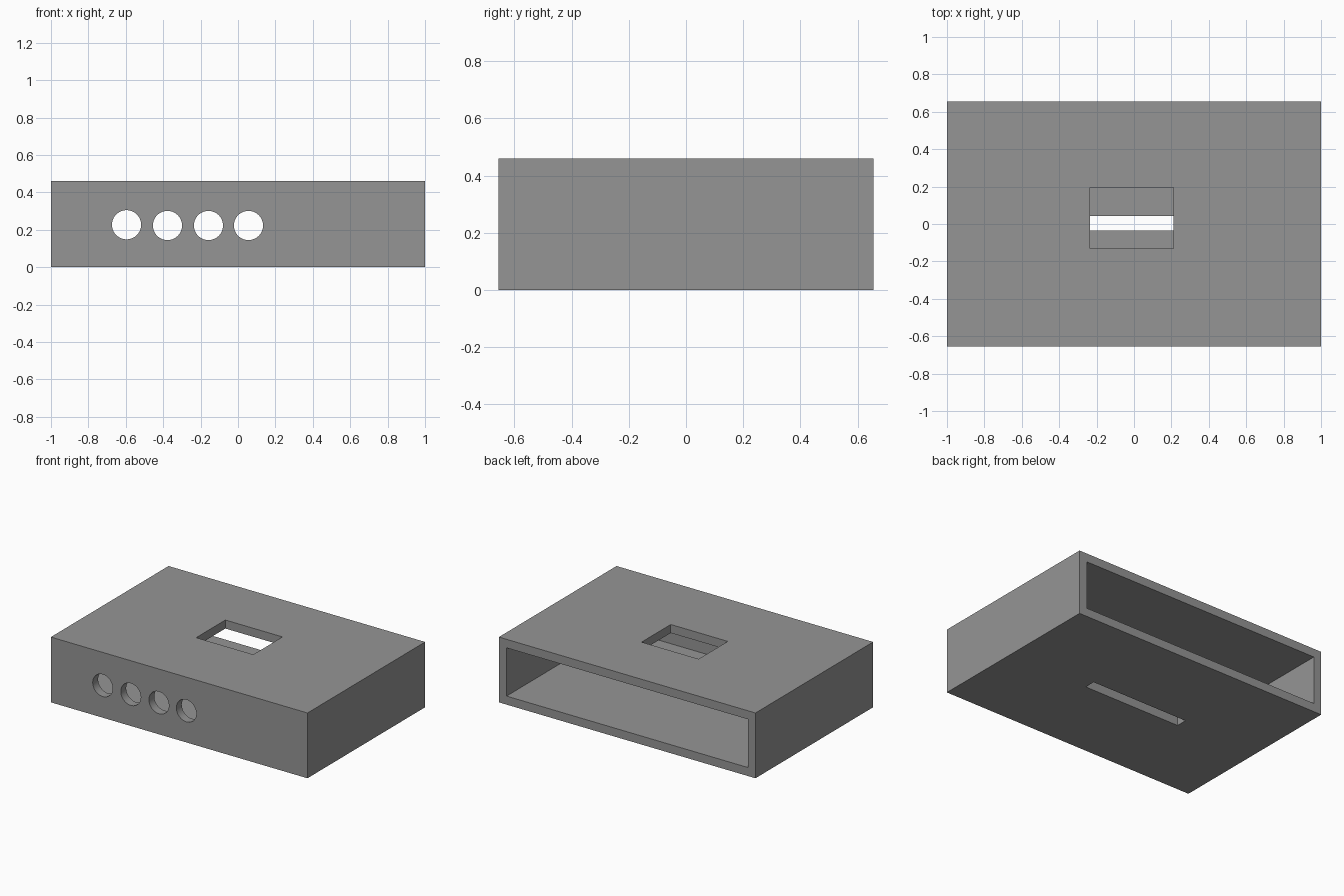
import bpy
import math

if "Cube" in bpy.data.objects:
    bpy.data.objects.remove(bpy.data.objects["Cube"])

WALL = 0.06
HX, HY, H = 1.0, 0.655, 0.46

grey = bpy.data.materials.new("plain grey")
grey.diffuse_color = (0.3, 0.3, 0.3, 1)
grey.use_nodes = True
grey.node_tree.nodes["Principled BSDF"].inputs["Base Color"].default_value = grey.diffuse_color


def box(name, x0, x1, y0, y1, z0, z1):
    bpy.ops.mesh.primitive_cube_add(
        size=1, location=((x0 + x1) / 2, (y0 + y1) / 2, (z0 + z1) / 2))
    ob = bpy.context.object
    ob.name = name
    ob.scale = (x1 - x0, y1 - y0, z1 - z0)
    bpy.ops.object.transform_apply(location=True, rotation=False, scale=True)
    return ob


def cut(target, cutter):
    bpy.context.view_layer.update()
    cutter.hide_render = True
    mod = target.modifiers.new("cut", 'BOOLEAN')
    mod.operation = 'DIFFERENCE'
    mod.solver = 'EXACT'
    mod.object = cutter
    bpy.ops.object.select_all(action='DESELECT')
    target.select_set(True)
    bpy.context.view_layer.objects.active = target
    bpy.ops.object.modifier_apply(modifier=mod.name)
    bpy.data.objects.remove(cutter, do_unlink=True)


# Outer case
case = box("case", -HX, HX, -HY, HY, 0, H)
case.data.materials.append(grey)

# Hollow inside, open at the back
cut(case, box("cavity", -HX + WALL, HX - WALL, -HY + WALL, HY + 0.1, WALL, H - WALL))

# Window in the top panel
cut(case, box("top_window", -0.235, 0.21, -0.13, 0.195, H - WALL - 0.05, H + 0.1))

# Long slot in the floor
cut(case, box("floor_slot", -0.39, 0.37, -0.035, 0.043, -0.1, WALL + 0.05))

# Four round holes in the front wall
for x, z in ((-0.596, 0.227), (-0.377, 0.223), (-0.158, 0.223), (0.056, 0.223)):
    bpy.ops.mesh.primitive_cylinder_add(
        vertices=48, radius=0.078, depth=0.3, location=(x, -HY, z),
        rotation=(math.pi / 2, 0, 0))
    cut(case, bpy.context.object)

bpy.ops.object.shade_smooth_by_angle(angle=math.radians(30))
